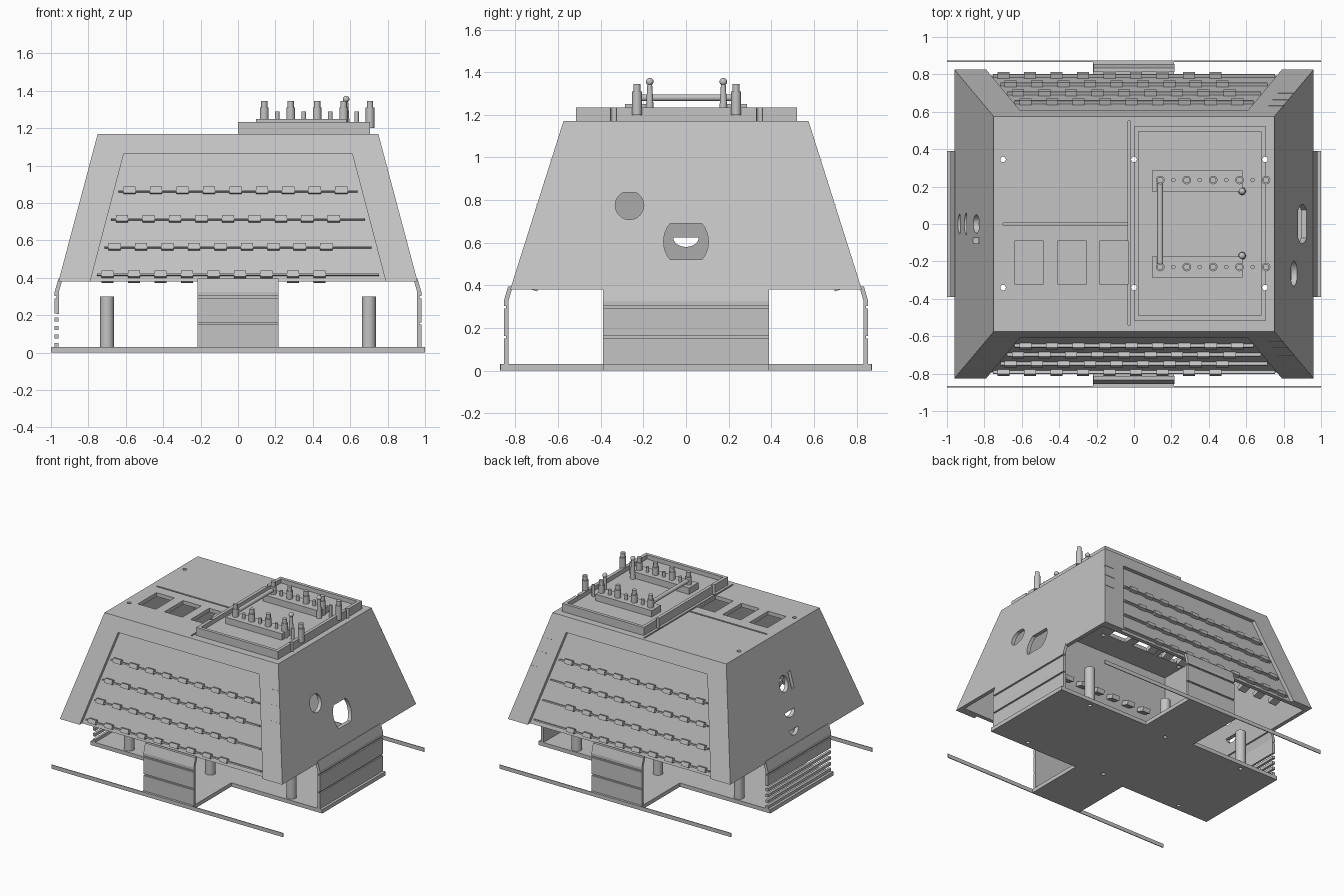
import bpy, bmesh, math
from mathutils import Matrix, Vector

cube = bpy.data.objects.get("Cube")
if cube:
    bpy.data.objects.remove(cube)

grey = bpy.data.materials.new("plain grey")
grey.use_nodes = True
grey.diffuse_color = (0.55, 0.55, 0.55, 1)
grey.node_tree.nodes["Principled BSDF"].inputs["Base Color"].default_value = (0.55, 0.55, 0.55, 1)


def loft(bm, lo, hi):
    """Solid between two rectangles, each (x0, x1, y0, y1, z)."""
    rings = [[bm.verts.new((r[i], r[j], r[4])) for i, j in ((0, 2), (1, 2), (1, 3), (0, 3))]
             for r in (lo, hi)]
    bm.faces.new(rings[0][::-1])
    bm.faces.new(rings[1])
    for k in range(4):
        n = (k + 1) % 4
        bm.faces.new((rings[0][k], rings[0][n], rings[1][n], rings[1][k]))


def box(bm, x0, x1, y0, y1, z0, z1):
    loft(bm, (x0, x1, y0, y1, z0), (x0, x1, y0, y1, z1))


def rod(bm, p, q, r1, r2=None, seg=20):
    p, q = Vector(p), Vector(q)
    turn = (q - p).to_track_quat('Z', 'Y').to_matrix().to_4x4()
    bmesh.ops.create_cone(bm, cap_ends=True, segments=seg, radius1=r1,
                          radius2=r1 if r2 is None else r2, depth=(q - p).length,
                          matrix=Matrix.Translation((p + q) / 2) @ turn)


def clipped_hole(bm, x0, x1, y, z, ry, rz, low, high):
    """Prism along x: an ellipse clipped flat below and above."""
    pts = []
    for i in range(32):
        t = math.tau * i / 32
        pt = (y + ry * math.cos(t), z + max(low, min(high, rz * math.sin(t))))
        if high > 0 or math.sin(t) <= 1e-6:
            pts.append(pt)
    a, b = [[bm.verts.new((x, *p)) for p in pts] for x in (x0, x1)]
    bm.faces.new(a[::-1])
    bm.faces.new(b)
    for k in range(len(pts)):
        n = (k + 1) % len(pts)
        bm.faces.new((a[k], a[n], b[n], b[k]))


def make(name, fill, smooth=False):
    bm = bmesh.new()
    fill(bm)
    bmesh.ops.recalc_face_normals(bm, faces=bm.faces)
    mesh = bpy.data.meshes.new(name)
    bm.to_mesh(mesh)
    bm.free()
    mesh.materials.append(grey)
    ob = bpy.data.objects.new(name, mesh)
    bpy.context.collection.objects.link(ob)
    if smooth:
        bpy.ops.object.select_all(action='DESELECT')
        ob.select_set(True)
        bpy.context.view_layer.objects.active = ob
        bpy.ops.object.shade_smooth_by_angle(angle=math.radians(35))
    return ob


def cut(ob, fill):
    """Subtract a temporary cutter and keep the result as plain mesh."""
    cutter = make("cutter", fill)
    mod = ob.modifiers.new("cut", 'BOOLEAN')
    mod.operation, mod.solver, mod.object = 'DIFFERENCE', 'EXACT', cutter
    bpy.context.view_layer.update()
    mesh = bpy.data.meshes.new_from_object(ob.evaluated_get(bpy.context.evaluated_depsgraph_get()))
    ob.modifiers.clear()
    ob.data = mesh
    bpy.data.objects.remove(cutter)


TOP, LOW = 1.17, 0.38
SLOPE_X, SLOPE_Y = 0.21 / 0.79, 0.25 / 0.79
TILT = math.atan(SLOPE_Y)


def rect(z, inset_x=0, inset_y=0):
    """Hull cross-section at a height."""
    x = 0.75 + (TOP - z) * SLOPE_X - inset_x
    y = 0.575 + (TOP - z) * SLOPE_Y - inset_y
    return (-x, x, -y, y, z)


SCREWS = [(x, y) for x in (-0.7, 0, 0.7) for y in (-0.34, 0.345)]


def screw_holes(bm):
    for x, y in SCREWS:
        rod(bm, (x, y, -0.1), (x, y, 1.4), 0.015, seg=16)


# Hollow hull with sloping walls
hull = make("hull", lambda bm: loft(bm, rect(LOW), rect(TOP)))
cut(hull, lambda bm: loft(bm, rect(0.3, 0.03, 0.06), rect(1.14, 0.03, 0.06)))


def wall_recesses(bm):
    for s in (-1, 1):
        ends = []
        for z, half in ((0.35, 0.798), (1.065, 0.61)):
            y = rect(z)[3]
            a, b = sorted((s * (y - 0.03), s * (y + 0.08)))
            ends.append((-half, half, a, b, z))
        loft(bm, *ends)


cut(hull, wall_recesses)


def hull_openings(bm):
    for x in (-0.64, -0.41, -0.185):                      # skylights
        box(bm, x, x + 0.155, -0.32, -0.09, 1.1, 1.2)
    clipped_hole(bm, 0.7, 1.1, 0, 0.605, 0.105, 0.12, -0.085, 0.085)
    clipped_hole(bm, 0.7, 1.1, -0.265, 0.775, 0.067, 0.067, -0.067, 0.06)
    clipped_hole(bm, -1.1, -0.7, 0, 0.82, 0.05, 0.06, -1, 1)
    clipped_hole(bm, -1.1, -0.7, 0, 0.625, 0.06, 0.045, -1, 0)
    clipped_hole(bm, -1.1, -0.7, 0, 0.495, 0.055, 0.045, -1, 0)
    box(bm, -1.1, -0.7, -0.105, -0.075, 0.755, 0.88)


cut(hull, hull_openings)
cut(hull, screw_holes)


def roof_grooves(bm):
    box(bm, -0.7, -0.035, -0.006, 0.006, 1.16, 1.2)
    box(bm, -0.031, -0.019, -0.54, 0.55, 1.16, 1.2)


cut(hull, roof_grooves)


# Rails and blocks in the wall recesses
def wall_box(bm, s, x, z, width, depth, height, out):
    """Box tilted with the wall; its outer end stands `out` above the recess."""
    y = rect(z)[3] - 0.03
    turn = Matrix.Rotation(s * TILT, 4, 'X')
    shift = Matrix.Translation((0, s * (out - depth / 2), 0))
    size = Matrix.Diagonal((width, depth, height, 1))
    bmesh.ops.create_cube(bm, size=1, matrix=Matrix.Translation((x, s * y, z)) @ turn @ shift @ size)


ROWS = [(0.86, 0.64, -0.58), (0.71, 0.68, -0.62), (0.56, 0.715, -0.66), (0.413, 0.755, -0.697)]


def wall_rails(bm):
    for s in (-1, 1):
        for z, half, _ in ROWS:
            wall_box(bm, s, 0, z, 2 * half, 0.03, 0.01, 0.018)


def wall_blocks(bm):
    for s in (-1, 1):
        for z, _, start in ROWS:
            for k in range(9):
                wall_box(bm, s, start + 0.1415 * k, z + 0.003, 0.065, 0.12, 0.034, 0.025)


def corner_strips(bm):
    for s in (-1, 1):
        for z, x in ((0.98, 0.76), (0.88, 0.78), (0.77, 0.81)):
            wall_box(bm, s, x, z, 0.08, 0.012, 0.006, 0.031)


make("wall_rails", wall_rails)
make("wall_blocks", wall_blocks)
make("corner_strips", corner_strips)


# Cross-shaped floor
def floor_shape(bm):
    box(bm, -1, 1, -0.39, 0.39, 0, 0.03)
    for s in (-1, 1):
        a, b = sorted((s * 0.39, s * 0.87))
        box(bm, -0.22, 0.215, a, b, 0, 0.03)


floor = make("floor", floor_shape)
cut(floor, screw_holes)


def floor_rails(bm):
    for s in (-1, 1):
        box(bm, -1, 1, s * 0.87 - 0.003, s * 0.87 + 0.003, 0, 0.03)


make("floor_rails", floor_rails)


# Lower skirt panels: boards with shallow grooves and a leaning top
def skirt(bm, out, half, turns, louvres):
    bands = [(0.03, 0.15), (0.162, 0.29), (0.302, 0.325)]
    if louvres:
        bands = [(0.03 + 0.045 * k, 0.052 + 0.045 * k) for k in range(4)] + [(0.21, 0.29), (0.302, 0.325)]
    else:
        box(bm, -half, half, out - 0.022, out - 0.01, 0.03, 0.325)
    start = len(bm.verts)
    for a, b in bands:
        box(bm, -half, half, out - 0.02, out, a, b)
    loft(bm, (-half, half, out - 0.022, out, 0.325), (-half, half, out - 0.042, out - 0.02, 0.395))
    if louvres:
        box(bm, -half, half, out - 0.022, out - 0.01, 0.205, 0.325)
    bmesh.ops.rotate(bm, verts=bm.verts, matrix=Matrix.Rotation(turns * math.pi / 2, 3, 'Z'))


for label, out, half, turns in (("back", 0.855, 0.217, 0), ("left", 0.98, 0.39, 3),
                                ("front", 0.855, 0.217, 2), ("right", 0.98, 0.39, 1)):
    make(label + "_skirt", lambda bm: skirt(bm, out, half, turns, label == "right"))


# Hollow floor pillars
def pillar_shape(bm):
    for x, y in SCREWS:
        rod(bm, (x, y, 0.03), (x, y, 0.3), 0.037, seg=28)


pillars = make("pillars", pillar_shape, smooth=True)
cut(pillars, screw_holes)

# Rimmed tray on the roof
tray = make("roof_tray", lambda bm: box(bm, 0, 0.705, -0.515, 0.52, TOP, 1.233))
cut(tray, lambda bm: box(bm, 0.025, 0.68, -0.49, 0.495, 1.2, 1.3))
cut(tray, screw_holes)


def strips(bm):
    for s in (-1, 1):
        a, b = sorted((s * 0.175, s * 0.287))
        box(bm, 0.095, 0.58, a, b, 1.2, 1.25)


make("post_strips", strips)


# Posts, pegs, ball levers and the cross bar
def posts(bm):
    for y in (-0.23, 0.235):
        for k in range(5):
            x = 0.14 + 0.1415 * k
            rod(bm, (x, y, 1.2), (x, y, 1.31), 0.023)
            rod(bm, (x, y, 1.31), (x, y, 1.345), 0.017)
            if k < 4:
                rod(bm, (x + 0.07, y, 1.2), (x + 0.07, y, 1.29), 0.012)


def levers(bm):
    for y in (-0.17, 0.175):
        rod(bm, (0.578, y, 1.2), (0.578, y, 1.345), 0.02, 0.011)
        bmesh.ops.create_uvsphere(bm, u_segments=16, v_segments=10, radius=0.018,
                                  matrix=Matrix.Translation((0.578, y, 1.355)))


make("posts", posts, smooth=True)
make("ball_levers", levers, smooth=True)
make("cross_bar", lambda bm: rod(bm, (0.14, -0.22, 1.28), (0.14, 0.22, 1.28), 0.016), smooth=True)
